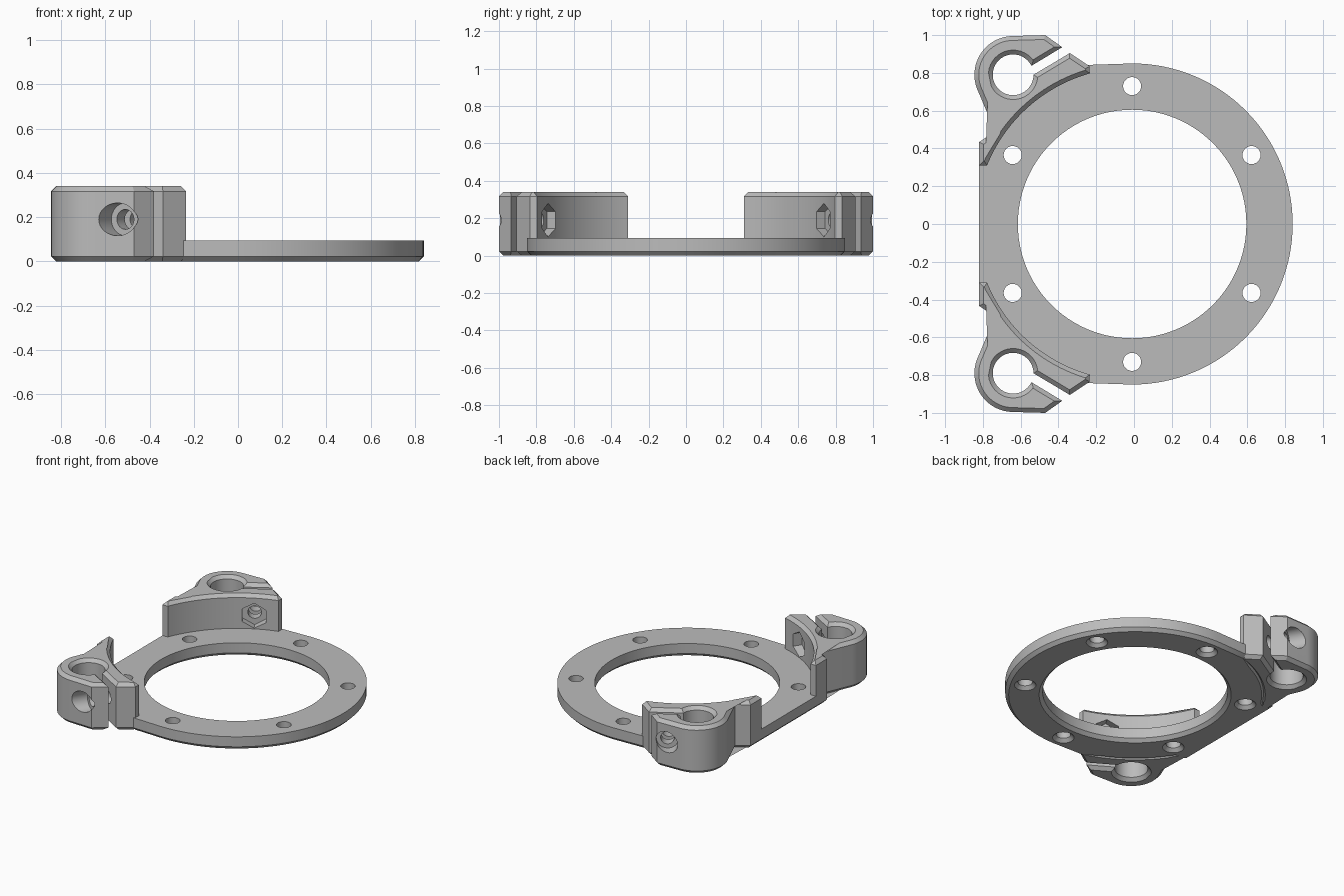
import bpy
import bmesh
from math import cos, sin, radians
from mathutils import Matrix, Vector

cube = bpy.data.objects.get("Cube")
if cube:
    bpy.data.objects.remove(cube, do_unlink=True)

# Single matte grey
grey = bpy.data.materials.new("matte grey")
grey.use_nodes = True
COLOR = (0.5, 0.5, 0.5, 1)
grey.diffuse_color = COLOR
grey.node_tree.nodes["Principled BSDF"].inputs["Base Color"].default_value = COLOR

CENTER = (-0.01, 0)
CHAMFER = 0.023


def arc(center, radius, start, end, steps):
    angles = [radians(start + (end - start) * i / steps) for i in range(steps + 1)]
    return [(center[0] + radius * cos(a), center[1] + radius * sin(a)) for a in angles]


def prism(name, outline, bottom, top, chamfer_levels=()):
    """Extrude an outline and chamfer its rim at the given heights."""
    bm = bmesh.new()
    base = bm.faces.new([bm.verts.new((x, y, bottom)) for x, y in outline])
    out = bmesh.ops.extrude_face_region(bm, geom=[base], use_keep_orig=True)
    for v in out["geom"]:
        if isinstance(v, bmesh.types.BMVert):
            v.co.z = top
    bmesh.ops.recalc_face_normals(bm, faces=bm.faces)
    rim = [e for e in bm.edges
           if any(all(abs(v.co.z - z) < 1e-5 for v in e.verts) for z in chamfer_levels)]
    if rim:
        bmesh.ops.bevel(bm, geom=rim, offset=CHAMFER, segments=1,
                        affect='EDGES', clamp_overlap=False)
    return finish(name, bm)


def finish(name, bm):
    mesh = bpy.data.meshes.new(name)
    bm.to_mesh(mesh)
    bm.free()
    mesh.materials.append(grey)
    obj = bpy.data.objects.new(name, mesh)
    bpy.context.collection.objects.link(obj)
    return obj


def countersunk_cutter(center, radius, sides):
    """Round cutter that flares at the underside."""
    bm = bmesh.new()
    profile = [(radius + 2 * CHAMFER, -CHAMFER), (radius, CHAMFER), (radius, 0.2)]
    rings = [[bm.verts.new((x, y, z)) for x, y in arc(center, r, 0, 360, sides)[:-1]]
             for r, z in profile]
    for low, high in zip(rings, rings[1:]):
        for i in range(sides):
            j = (i + 1) % sides
            bm.faces.new((low[i], low[j], high[j], high[i]))
    bm.faces.new(rings[0][::-1])
    bm.faces.new(rings[-1])
    return finish("hole_cutter", bm)


def cut(obj, cutters):
    for c in cutters:
        c.hide_render = True
        mod = obj.modifiers.new("cut", 'BOOLEAN')
        mod.operation = 'DIFFERENCE'
        mod.solver = 'EXACT'
        mod.object = c
    bpy.context.view_layer.update()
    graph = bpy.context.evaluated_depsgraph_get()
    mesh = bpy.data.meshes.new_from_object(obj.evaluated_get(graph))
    obj.modifiers.clear()
    obj.data = mesh
    for c in cutters:
        bpy.data.objects.remove(c, do_unlink=True)


# Ring plate with a flat left edge
half = arc(CENTER, 0.85, 0, 90, 32)
half += [(-0.25, 0.842), (-0.32, 0.80)]
half += arc(CENTER, 0.85, 114, 144, 8)
half += [(-0.73, 0.455), (-0.82, 0.40)]
plate = prism("ring_plate", half + [(x, -y) for x, y in half[:0:-1]], 0, 0.095, (0,))
holes = [countersunk_cutter(CENTER, 0.605, 96)]
for k in range(6):
    a = radians(30 + 60 * k)
    holes.append(countersunk_cutter((CENTER[0] + 0.73 * cos(a), 0.73 * sin(a)), 0.048, 24))
cut(plate, holes)

# Split clamp with curved inner wall, side tab and slotted bore
BORE = (-0.64, 0.79)
outline = arc(CENTER, 0.828, 105.7, 158, 24)
outline += [(-0.82, 0.31), (-0.82, 0.434), (-0.735, 0.49)]
outline += arc(BORE, 0.205, 205, 92, 20)
outline += [(-0.47, 1.0), (-0.38, 0.936)]
outline += arc(BORE, 0.108, 26, 360, 36)
outline += [(-0.34, 0.905), (-0.235, 0.835)]
clamp = prism("back_clamp", outline, 0, 0.34, (0, 0.34))

# Screw hole, counterbore and hexagonal nut pocket across the slot
axis = Vector((0.515, -0.857, 0)).normalized()
place = Matrix.Translation((-0.54, 0.99, 0.19)) @ axis.to_track_quat('Z', 'Y').to_matrix().to_4x4()
tools = []
for radius, sides, start, end in ((0.045, 24, -0.1, 0.4), (0.074, 32, -0.2, 0.06),
                                  (0.09, 6, 0.24, 0.45)):
    tool = prism("screw_cutter", arc((0, 0), radius, 90, 450, sides)[:-1], start, end)
    tool.matrix_world = place
    tools.append(tool)
cut(clamp, tools)

# Mirrored clamp at the front
front = clamp.copy()
front.name = "front_clamp"
front.data = clamp.data.copy()
front.data.transform(Matrix.Diagonal((1, -1, 1, 1)))
front.data.flip_normals()
bpy.context.collection.objects.link(front)

# Smooth curved walls, keep chamfers sharp
bpy.ops.object.select_all(action='DESELECT')
for obj in (plate, clamp, front):
    obj.select_set(True)
    bpy.context.view_layer.objects.active = obj
bpy.ops.object.shade_smooth_by_angle(angle=radians(25))
